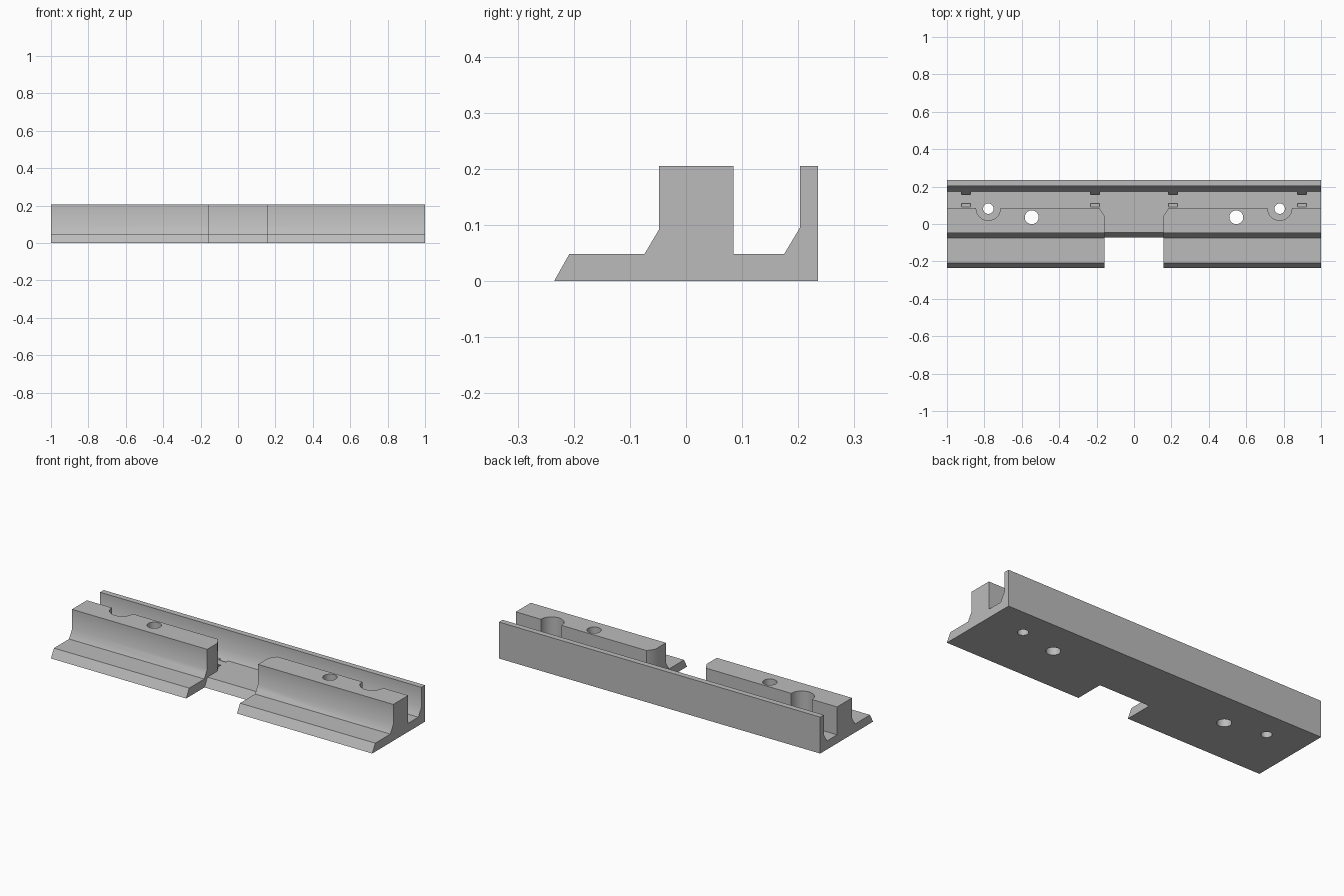
import bpy, bmesh, math
from mathutils import Vector

cube = bpy.data.objects.get("Cube")
if cube:
    bpy.data.objects.remove(cube, do_unlink=True)

FLOOR = 0.048
grey = bpy.data.materials.new("plain grey")
grey.use_nodes = True
tone = (0.5, 0.5, 0.5, 1)
grey.diffuse_color = tone
grey.node_tree.nodes["Principled BSDF"].inputs["Base Color"].default_value = tone


def prism(name, points, sweep):
    """Extrude a flat outline along a vector."""
    bm = bmesh.new()
    face = bm.faces.new([bm.verts.new(p) for p in points])
    new = bmesh.ops.extrude_face_region(bm, geom=[face])["geom"]
    bmesh.ops.translate(bm, vec=Vector(sweep),
                        verts=[g for g in new if isinstance(g, bmesh.types.BMVert)])
    bmesh.ops.recalc_face_normals(bm, faces=bm.faces)
    mesh = bpy.data.meshes.new(name)
    bm.to_mesh(mesh)
    bm.free()
    mesh.materials.append(grey)
    obj = bpy.data.objects.new(name, mesh)
    bpy.context.collection.objects.link(obj)
    return obj


def along_x(name, profile, x0, x1):
    return prism(name, [(x0, y, z) for y, z in profile], (x1 - x0, 0, 0))


def along_z(name, outline, z0, z1):
    return prism(name, [(x, y, z0) for x, y in outline], (0, 0, z1 - z0))


def circle(x, y, r, n=32):
    return [(x + r * math.cos(math.tau * i / n), y + r * math.sin(math.tau * i / n))
            for i in range(n)]


# Full-length rail: front foot, raised block, channel and back wall
rail = along_x("mounting_rail", [
    (-0.235, 0), (0.235, 0), (0.235, 0.205), (0.203, 0.205), (0.203, 0.095),
    (0.175, FLOOR), (0.085, FLOOR), (0.085, 0.205), (-0.048, 0.205),
    (-0.048, 0.092), (-0.074, FLOOR), (-0.208, FLOOR)], -1, 1)

cutters = []
# Central gap through the block, with clipped back corners
half = [(0.158, -0.3), (0.158, 0.045), (0.185, 0.085), (0.185, 0.13)]
cutters.append(along_z("gap_cutter", half + [(-x, y) for x, y in reversed(half)], FLOOR, 0.3))
# Sloped notch in the foot
cutters.append(along_x("foot_notch_cutter", [
    (-0.3, -0.048), (-0.098, -0.048), (-0.046, FLOOR), (-0.033, 0.072), (-0.3, 0.072)],
    -0.158, 0.158))

for side in (-1, 1):
    # Screw recess open to the channel, and the two through holes
    cutters.append(along_z("recess_cutter", circle(side * 0.779, 0.084, 0.065), FLOOR, 0.3))
    cutters.append(along_z("small_hole_cutter", circle(side * 0.779, 0.082, 0.028), -0.1, 0.3))
    cutters.append(along_z("large_hole_cutter", circle(side * 0.547, 0.036, 0.037), -0.1, 0.3))
    # Tie slots tunnelling under the channel floor
    for x in (0.208, 0.897):
        cutters.append(along_x("tie_slot_cutter", [
            (0.088, 0.052), (0.11, 0.016), (0.156, 0.016), (0.178, 0.052),
            (0.159, 0.052), (0.148, 0.032), (0.118, 0.032), (0.109, 0.052)],
            side * x - 0.024, side * x + 0.024))

bpy.ops.object.select_all(action="DESELECT")
bpy.context.view_layer.objects.active = rail
rail.select_set(True)
for cutter in cutters:
    cutter.hide_render = True
    mod = rail.modifiers.new(cutter.name, "BOOLEAN")
    mod.operation = "DIFFERENCE"
    mod.solver = "EXACT"
    mod.object = cutter
    bpy.ops.object.modifier_apply(modifier=mod.name)
for cutter in cutters:
    bpy.data.objects.remove(cutter, do_unlink=True)

# Soften only the shallow bends and round walls
bpy.ops.object.shade_smooth_by_angle(angle=math.radians(35))
